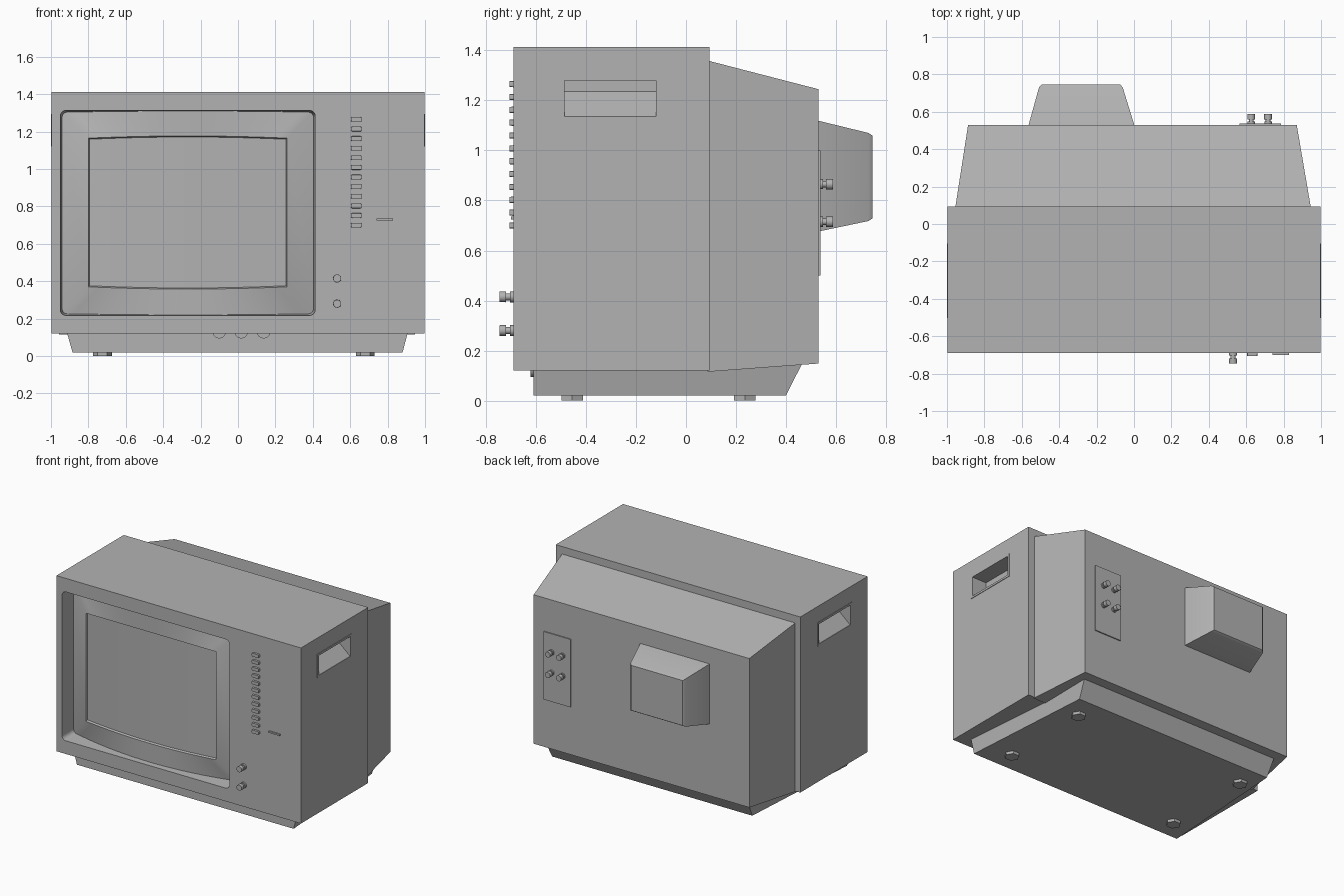
import bpy, bmesh, math

if "Cube" in bpy.data.objects:
    bpy.data.objects.remove(bpy.data.objects["Cube"])

GREY = bpy.data.materials.new("casing_grey")
GREY.diffuse_color = (0.45, 0.45, 0.45, 1)
GREY.use_nodes = True
GREY.node_tree.nodes["Principled BSDF"].inputs["Base Color"].default_value = GREY.diffuse_color


def finish(name, bm, smooth=False, recalc=True):
    if recalc:
        bmesh.ops.recalc_face_normals(bm, faces=bm.faces)
    mesh = bpy.data.meshes.new(name)
    bm.to_mesh(mesh)
    bm.free()
    mesh.materials.append(GREY)
    ob = bpy.data.objects.new(name, mesh)
    bpy.context.collection.objects.link(ob)
    if smooth:
        bpy.ops.object.select_all(action='DESELECT')
        ob.select_set(True)
        bpy.context.view_layer.objects.active = ob
        bpy.ops.object.shade_smooth_by_angle(angle=math.radians(35))
    return ob


def loft(name, rings, smooth=False):
    """Closed solid through rings with equal point counts."""
    bm = bmesh.new()
    loops = [[bm.verts.new(p) for p in ring] for ring in rings]
    n = len(loops[0])
    for a, b in zip(loops, loops[1:]):
        for i in range(n):
            j = (i + 1) % n
            bm.faces.new((a[i], a[j], b[j], b[i]))
    bm.faces.new(loops[0])
    bm.faces.new(loops[-1])
    return finish(name, bm, smooth)


def rect_y(y, x0, x1, z0, z1):
    return [(x0, y, z0), (x1, y, z0), (x1, y, z1), (x0, y, z1)]


def box(name, x0, x1, y0, y1, z0, z1):
    return loft(name, [rect_y(y0, x0, x1, z0, z1), rect_y(y1, x0, x1, z0, z1)])


def round_rect(y, x0, x1, z0, z1, r, n=5):
    pts = []
    for k, (cx, cz) in enumerate([(x1 - r, z1 - r), (x0 + r, z1 - r),
                                  (x0 + r, z0 + r), (x1 - r, z0 + r)]):
        for i in range(n + 1):
            a = math.pi / 2 * (k + i / n)
            pts.append((cx + r * math.cos(a), y, cz + r * math.sin(a)))
    return pts


def turned(name, x, z, steps, n=16):
    """Round part along y from (y, radius) steps."""
    return loft(name, [[(x + r * math.cos(2 * math.pi * i / n), y,
                         z + r * math.sin(2 * math.pi * i / n)) for i in range(n)]
                       for y, r in steps], True)


def cut(ob, cutter):
    mod = ob.modifiers.new("cut", 'BOOLEAN')
    mod.operation, mod.solver, mod.object = 'DIFFERENCE', 'EXACT', cutter
    bpy.context.view_layer.objects.active = ob
    bpy.ops.object.modifier_apply(modifier=mod.name)


# Cabinet with screen opening
cabinet = box("cabinet", -0.996, 0.996, -0.69, 0.093, 0.12, 1.413)
opening = loft("opening_cutter", [round_rect(-0.75, -0.955, 0.418, 0.212, 1.318, 0.03),
                                  round_rect(-0.69, -0.95, 0.413, 0.217, 1.313, 0.03),
                                  round_rect(-0.50, -0.935, 0.398, 0.232, 1.298, 0.025)])
cutters = [opening]
cut(cabinet, opening)

# Hand grips on both sides: thin rim and wedge-shaped recess
for s, side in ((1, "right"), (-1, "left")):
    prof = [(1.05, 1.135), (0.997, 1.135), (0.88, 1.235), (0.88, 1.28), (1.05, 1.28)]
    wedge = loft("grip_cutter", [[(s * x, y, z) for x, z in prof] for y in (-0.485, -0.12)])
    rim = box(side + "_grip_rim", *sorted((s * 0.99, s * 1.0)), -0.503, -0.105, 1.12, 1.295)
    cut(cabinet, wedge)
    cut(rim, wedge)
    cutters.append(wedge)
for c in cutters:
    bpy.data.objects.remove(c)

# Curved bezel and flatter, bowed screen
XC, N = -0.268, 20


def frame_ring(bm, x0, x1, z0, z1, bow, curve, dy):
    def point(t, bottom):
        b = bow * 4 * t * (1 - t)
        x = x0 + (x1 - x0) * t
        y = -0.65 + curve * ((x - XC) / 0.68) ** 2 + dy
        return bm.verts.new((x, y, z0 - b if bottom else z1 + b))
    return ([point(i / N, True) for i in range(N + 1)] +
            [point(1 - i / N, False) for i in range(N + 1)])


bm = bmesh.new()
rings = [frame_ring(bm, -0.95, 0.413, 0.217, 1.313, 0, 0.085, 0),
         frame_ring(bm, -0.80, 0.262, 0.37, 1.165, 0.012, 0.035, 0),
         frame_ring(bm, -0.794, 0.256, 0.376, 1.159, 0.012, 0.035, 0.014)]
M = len(rings[0])
for a, b in zip(rings, rings[1:]):
    for i in range(M):
        j = (i + 1) % M
        bm.faces.new((a[i], a[j], b[j], b[i]))
s = rings[2]
for i in range(N):
    bm.faces.new((s[i], s[i + 1], s[M - 2 - i], s[M - 1 - i]))
finish("bezel_and_screen", bm, True, recalc=False)

# Tapered rear housing and tube cover
loft("rear_housing", [rect_y(0.085, -0.956, 0.946, 0.115, 1.36),
                      rect_y(0.53, -0.887, 0.87, 0.148, 1.245)])
loft("tube_cover", [rect_y(0.525, -0.565, 0.003, 0.675, 1.12),
                    rect_y(0.73, -0.508, -0.06, 0.718, 1.07),
                    rect_y(0.745, -0.495, -0.073, 0.728, 1.06)], True)

# Plinth narrowing to the rear, its feet and lower front dials
loft("plinth", [[(-0.885, -0.61, 0.02), (0.88, -0.61, 0.02), (0.81, 0.40, 0.02), (-0.82, 0.40, 0.02)],
                [(-0.92, -0.61, 0.145), (0.913, -0.61, 0.145), (0.82, 0.463, 0.145), (-0.83, 0.463, 0.145)]])
for x in (-0.725, 0.68):
    for y in (-0.455, 0.235):
        loft("foot", [[(x + 0.05 * math.cos(k * math.pi / 3),
                        y + 0.05 * math.sin(k * math.pi / 3), z) for k in range(6)]
                      for z in (0, 0.025)])
for x in (-0.10, 0.017, 0.137):
    turned("lower_dial", x, 0.13, [(-0.622, 0.036), (-0.60, 0.036)], 20)

# Channel buttons, indicator slot and knobs
for i in range(12):
    z = 0.70 + i * 0.0514
    loft("channel_button", [round_rect(-0.705, 0.605, 0.66, z - 0.012, z + 0.012, 0.006, 2),
                            round_rect(-0.68, 0.603, 0.662, z - 0.013, z + 0.013, 0.006, 2)])
box("indicator_slot", 0.74, 0.83, -0.70, -0.68, 0.724, 0.735)
for z in (0.28, 0.415):
    turned("front_knob", 0.53, z, [(-0.745, 0.021), (-0.72, 0.022), (-0.72, 0.014),
                                   (-0.703, 0.014), (-0.703, 0.022), (-0.68, 0.022)])

# Rear connector panel
box("connector_panel", 0.565, 0.785, 0.52, 0.538, 0.50, 1.0)
for x in (0.627, 0.717):
    for z in (0.715, 0.865):
        turned("connector", x, z, [(0.53, 0.02), (0.548, 0.02), (0.548, 0.013),
                                   (0.56, 0.013), (0.56, 0.021), (0.587, 0.021)], 12)
